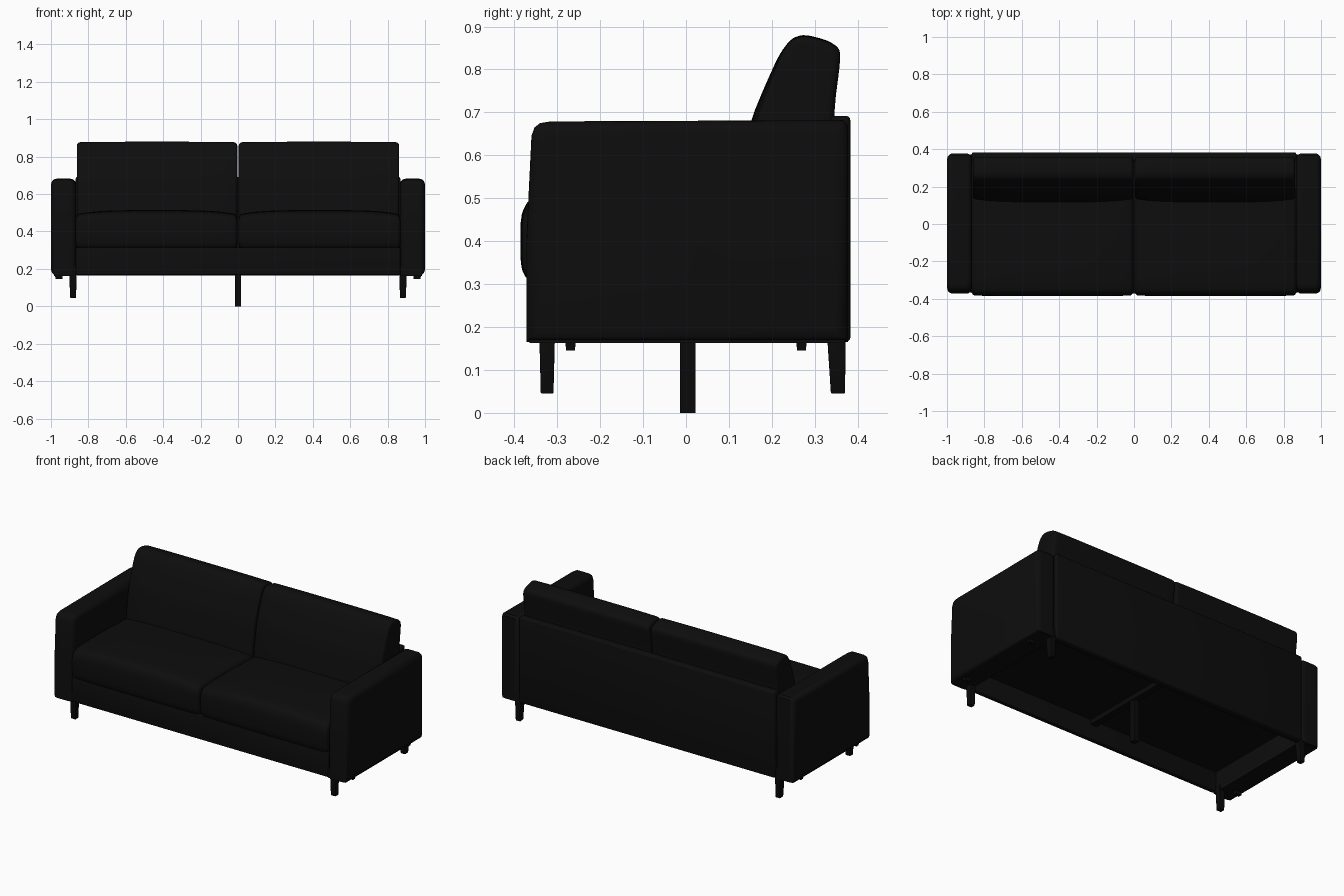
import bpy, bmesh, math

if "Cube" in bpy.data.objects:
    bpy.data.objects.remove(bpy.data.objects["Cube"])


def material(name, v):
    m = bpy.data.materials.new(name)
    m.diffuse_color = (v, v, v, 1)
    m.use_nodes = True
    m.node_tree.nodes["Principled BSDF"].inputs["Base Color"].default_value = m.diffuse_color
    return m


FABRIC = material("black fabric", 0.004)
WOOD = material("black legs", 0.003)


def finish(bm, name, mat):
    bmesh.ops.recalc_face_normals(bm, faces=bm.faces[:])
    me = bpy.data.meshes.new(name)
    bm.to_mesh(me)
    bm.free()
    me.materials.append(mat)
    ob = bpy.data.objects.new(name, me)
    bpy.context.collection.objects.link(ob)
    bpy.ops.object.select_all(action='DESELECT')
    ob.select_set(True)
    bpy.context.view_layer.objects.active = ob
    bpy.ops.object.shade_smooth_by_angle(angle=math.radians(40))
    return ob


def box(name, lo, hi, mat=FABRIC, bevel=0.0, taper=1.0, shift=0.0):
    """Box between two corners; the bottom can taper and shift in y."""
    bm = bmesh.new()
    bmesh.ops.create_cube(bm, size=1)
    for v in bm.verts:
        low = v.co.z < 0
        k = taper if low else 1
        v.co.x = (lo[0] + hi[0]) / 2 + v.co.x * k * (hi[0] - lo[0])
        v.co.y = (lo[1] + hi[1]) / 2 + v.co.y * k * (hi[1] - lo[1]) + (shift if low else 0)
        v.co.z = lo[2] if low else hi[2]
    if bevel:
        bmesh.ops.bevel(bm, geom=bm.edges[:], offset=bevel, segments=3,
                        profile=0.5, affect='EDGES')
    return finish(bm, name, mat)


def round_off(pts, steps=2):
    """Corner cutting of a closed profile."""
    for _ in range(steps):
        out = []
        for i, a in enumerate(pts):
            b = pts[(i + 1) % len(pts)]
            out.append((a[0] * .8 + b[0] * .2, a[1] * .8 + b[1] * .2))
            out.append((a[0] * .2 + b[0] * .8, a[1] * .2 + b[1] * .8))
        pts = out
    return pts


def loft(name, profile, x0, x1, edge, crown_y=0.0, crown_z=0.0):
    """Sweep a (y, z) profile along x with rounded ends and a puffed middle."""
    ys, zs = [p[0] for p in profile], [p[1] for p in profile]
    cy, cz = (min(ys) + max(ys)) / 2, (min(zs) + max(zs)) / 2
    hy, hz = max(ys) - cy, max(zs) - cz
    half, mid = (x1 - x0) / 2, (x0 + x1) / 2
    arc = [edge * (1 - math.cos(math.pi / 2 * i / 5)) for i in range(5)]
    offs = [-half + a for a in arc]
    offs += [(-1 + 2 * i / 16) * (half - edge) for i in range(17)]
    offs += [half - a for a in reversed(arc)]
    bm = bmesh.new()
    rings = []
    for o in offs:
        t = max(0, (abs(o) - half + edge) / edge)
        cut = edge * (1 - math.sqrt(max(0, 1 - t * t)))
        puff = abs(o / half) ** 4
        ring = []
        for y, z in profile:
            ny = cy + (y - cy) * (1 - cut / hy)
            nz = cz + (z - cz) * (1 - cut / hz)
            if y < cy:
                ny += crown_y * puff * (cy - y) / hy
            if z > cz:
                nz -= crown_z * puff * (z - cz) / hz
            ring.append(bm.verts.new((mid + o, ny, nz)))
        rings.append(ring)
    n = len(profile)
    for a, b in zip(rings, rings[1:]):
        for i in range(n):
            j = (i + 1) % n
            bm.faces.new((a[i], a[j], b[j], b[i]))
    bm.faces.new(rings[0])
    bm.faces.new(rings[-1])
    return finish(bm, name, FABRIC)


# Profiles in (y, z)
SEAT = round_off([(-.368, .305), (-.386, .34), (-.386, .46), (-.365, .50), (-.31, .512),
                  (-.1, .515), (.16, .505), (.20, .49), (.20, .305)])
BACK = round_off([(.115, .44), (.115, .50), (.15, .68), (.183, .76), (.217, .835),
                  (.245, .872), (.275, .882), (.33, .868), (.357, .85), (.36, .825),
                  (.344, .70), (.344, .44)])
ARM = [(-.372, .165), (-.372, .40), (-.36, .645), (-.353, .665), (-.34, .675), (-.315, .679),
       (.365, .682), (.377, .67), (.377, .165)]

for s, side in ((-1, "left"), (1, "right")):
    def span(a, b):
        return sorted((s * a, s * b))

    # Cushions
    loft(side + "_seat_cushion", SEAT, *span(.004, .868), .02, .004, .022)
    loft(side + "_back_cushion", BACK, *span(.004, .862), .018, .02, .003)

    # Arm
    loft(side + "_arm", ARM, *span(.866, .999), .03)
    a, b = span(.868, .985)
    box(side + "_arm_bottom", (a, -.365, .163), (b, .37, .22))

    # Legs and arm studs
    a, b = span(.862, .902)
    box(side + "_front_leg", (a, -.342, .045), (b, -.305, .19), WOOD, .003, .8)
    box(side + "_back_leg", (a, .328, .045), (b, .372, .19), WOOD, .003, .75, .004)
    a, b = span(.935, .98)
    for y, end in ((-.269, "front"), (.269, "back")):
        box(f"{side}_{end}_stud", (a, y - .013, .145), (b, y + .013, .18), WOOD, 0, .8)

# Frame, open underneath
box("front_rail", (-.868, -.371, .168), (.868, -.34, .315), bevel=.005)
box("back_panel", (-.868, .335, .165), (.868, .383, .692), bevel=.011)
box("seat_deck", (-.868, -.35, .285), (.868, .345, .308))
box("cross_beam", (-.02, -.345, .255), (.02, .34, .29), WOOD)
box("center_leg", (-.016, -.014, 0), (.016, .022, .26), WOOD)
